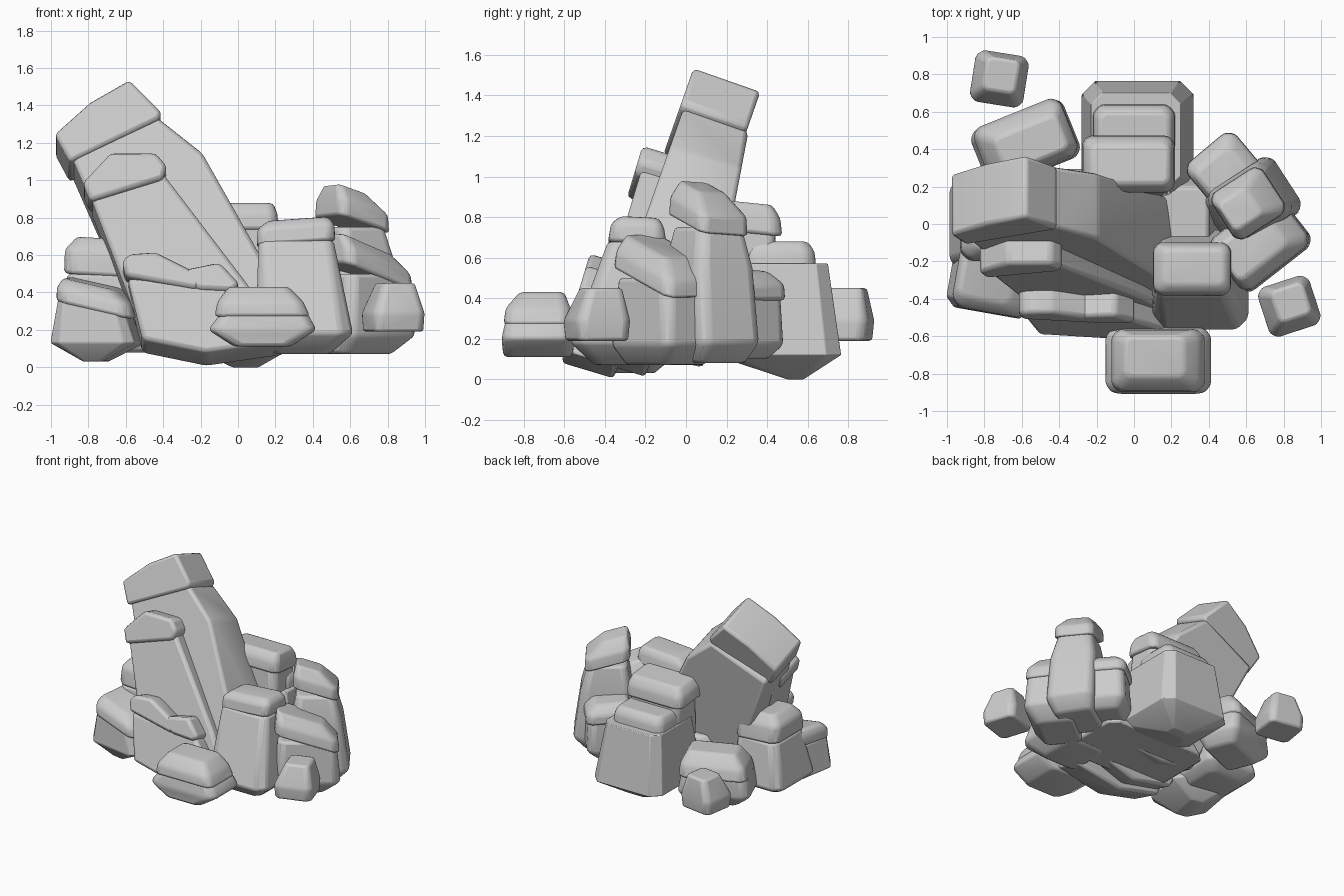
import bpy, bmesh, math
from mathutils import Vector, Matrix

cube = bpy.data.objects.get("Cube")
if cube:
    bpy.data.objects.remove(cube)

stone = bpy.data.materials.new("grey_stone")
stone.use_nodes = True
stone.diffuse_color = (0.6, 0.6, 0.6, 1)
shader = next(n for n in stone.node_tree.nodes if n.type == 'BSDF_PRINCIPLED')
shader.inputs["Base Color"].default_value = stone.diffuse_color
shader.inputs["Roughness"].default_value = 0.9


def hull(name, points, bevel):
    """Convex stone around the points, with softly worn edges."""
    bm = bmesh.new()
    for p in points:
        bm.verts.new(p)
    result = bmesh.ops.convex_hull(bm, input=bm.verts[:])
    loose = set(result["geom_interior"]) | set(result["geom_unused"])
    bmesh.ops.delete(bm, geom=[v for v in loose if isinstance(v, bmesh.types.BMVert)], context='VERTS')
    bmesh.ops.dissolve_limit(bm, angle_limit=math.radians(4), verts=bm.verts[:], edges=bm.edges[:])
    bmesh.ops.recalc_face_normals(bm, faces=bm.faces[:])
    mesh = bpy.data.meshes.new(name)
    bm.to_mesh(mesh)
    bm.free()
    mesh.materials.append(stone)
    obj = bpy.data.objects.new(name, mesh)
    bpy.context.collection.objects.link(obj)
    mod = obj.modifiers.new("worn_edges", 'BEVEL')
    mod.width = bevel
    mod.segments = 2
    mod.limit_method = 'ANGLE'
    mod.angle_limit = math.radians(18)
    bpy.ops.object.select_all(action='DESELECT')
    obj.select_set(True)
    bpy.context.view_layer.objects.active = obj
    bpy.ops.object.shade_smooth_by_angle(angle=math.radians(40))


def block(name, *rings, turn=0, tilt=(0, 0)):
    """Stone from stacked chamfered rectangles: x, y, z, width, depth."""
    spin = Matrix.Rotation(math.radians(turn), 3, 'Z')
    points = []
    for x, y, z, w, d in rings:
        chamfer = 0.12 * min(w, d)
        for sx in (-1, 1):
            for sy in (-1, 1):
                for cx, cy in ((chamfer, 0), (0, chamfer)):
                    p = spin @ Vector((sx * (w / 2 - cx), sy * (d / 2 - cy), 0))
                    rise = p.x * tilt[0] + p.y * tilt[1]
                    points.append((x + p.x, y + p.y, z + rise))
    hull(name, points, 0.02)


def slab(name, front, thick, lean, *outline, flare=0):
    """Slab leaning back from an x, z outline, square to its own face
    and thicker towards the foot by the flare."""
    top = max(z for x, z in outline)
    points = []
    for x, z in outline:
        y = front + lean * z
        points.append((x, y, z))
        points.append((x, y + thick * (1 + flare * (top - z)), z - lean * thick))
    hull(name, points, 0.024)


# Great leaning pillar
slab("pillar_body", -.48, .32, .35, (-.89, 1.13), (-.43, 1.34), (-.24, 1.17), (-.19, 1.15),
     (.1, .65), (.3, .28), (.25, .2), (-.2, .17), (-.48, .2), flare=.5)
slab("pillar_cap", -.5, .33, .35, (-.98, 1.25), (-.79, 1.42), (-.58, 1.54), (-.41, 1.37),
     (-.42, 1.33), (-.9, 1.1))

# Middle slab against the pillar
slab("middle_slab", -.53, .3, .3, (-.79, .92), (-.4, 1.04), (.05, .45), (.2, .2), (-.17, .1), (-.5, .16))
slab("middle_slab_cap", -.56, .24, .3, (-.83, .99), (-.68, 1.15), (-.44, 1.15), (-.38, 1.08),
     (-.4, 1.01), (-.79, .89))

# Low front slab with a stepped cap
slab("front_slab", -.64, .26, .3, (-.59, .48), (-.02, .43), (.25, .14), (-.17, .08), (-.51, .15))
slab("front_slab_cap_high", -.66, .2, .3, (-.62, .57), (-.58, .61), (-.44, .62), (-.18, .49),
     (-.22, .42), (-.45, .48), (-.6, .49))
slab("front_slab_cap_low", -.66, .2, .3, (-.32, .52), (-.1, .565), (.01, .45), (-.03, .41), (-.22, .42))

# Side stones on the model's right
block("side_low_body", (-.76, -.28, .03, .1, .24), (-.75, -.27, .13, .46, .42), (-.77, -.27, .36, .34, .38), turn=-10)
block("side_low_cap", (-.74, -.28, .31, .42, .4), (-.75, -.28, .39, .4, .38), (-.78, -.27, .45, .28, .28),
      turn=-10, tilt=(-.22, .08))
block("side_tall_body", (-.76, 0, .1, .3, .3), (-.76, 0, .16, .46, .5), (-.74, 0, .5, .34, .38))
block("side_tall_cap", (-.74, 0, .49, .38, .4), (-.74, 0, .62, .37, .37), (-.73, 0, .69, .26, .26), tilt=(-.06, 0))

# Rear stone on the model's right
block("rear_corner_body", (-.56, .42, .08, .36, .24), (-.58, .43, .17, .54, .34), (-.58, .43, .34, .48, .32), turn=22)
block("rear_corner_cap", (-.58, .44, .3, .51, .34), (-.57, .44, .39, .48, .31), (-.55, .43, .48, .36, .2), turn=22)

# Block beside the pillar at the front
block("front_block_body", (.34, -.28, .07, .3, .34), (.355, -.3, .18, .52, .54), (.31, -.25, .68, .4, .27))
block("front_block_cap", (.31, -.24, .66, .42, .29), (.31, -.24, .75, .41, .26), (.32, -.23, .79, .32, .19), tilt=(.07, -.05))

# Finger and shoulder stones on the model's left
block("finger_body", (.6, .1, .08, .34, .28), (.63, .11, .18, .46, .36), (.62, .11, .55, .37, .34),
      (.61, .11, .75, .28, .26), turn=33)
block("finger_cap", (.61, .11, .76, .33, .3), (.61, .11, .85, .32, .29), (.57, .08, .95, .18, .17),
      turn=33, tilt=(-.22, -.22))
block("shoulder_body", (.62, -.1, .07, .34, .28), (.68, -.11, .17, .48, .34), (.67, -.1, .5, .42, .32), turn=38)
block("shoulder_cap", (.67, -.1, .48, .47, .35), (.67, -.1, .57, .45, .33), (.63, -.12, .66, .34, .22),
      turn=38, tilt=(-.28, -.2))
block("rear_shoulder_body", (.48, .24, .1, .26, .26), (.5, .26, .17, .34, .36), (.5, .27, .42, .3, .32), turn=40)
block("rear_shoulder_cap", (.5, .27, .4, .34, .36), (.5, .27, .48, .33, .35), (.49, .25, .54, .24, .25),
      turn=40, tilt=(-.05, -.05))

# Stepped block at the back
block("back_block_body", (.04, .54, 0, .14, .08), (.02, .45, .12, .6, .63), (.01, .45, .57, .48, .5))
block("back_block_low_cap", (0, .46, .5, .45, .37), (0, .46, .63, .43, .35), (0, .46, .68, .38, .28))
block("back_block_core", (0, .3, .4, .44, .3), (-.02, .31, .76, .42, .26))
block("back_block_high_cap", (-.03, .32, .72, .5, .31), (-.03, .32, .81, .48, .29), (-.02, .32, .87, .42, .21), tilt=(0, -.1))

# Core that joins the stones underneath
block("core", (0, 0, .08, .9, .6), (.05, 0, .4, .7, .4))

# Separate front boulder
block("boulder_body", (.13, -.73, .11, .3, .34), (.13, -.73, .2, .58, .36), (.14, -.73, .29, .46, .32))
block("boulder_cap", (.13, -.73, .27, .51, .34), (.12, -.73, .35, .46, .32), (.11, -.71, .43, .32, .22))

# Loose pebbles, alike and turned apart
for name, x, y, turn in (("front_pebble", .83, -.44, 18), ("rear_pebble", -.72, .775, -9)):
    block(name, (x, y, .19, .28, .26), (x, y, .29, .29, .28), (x + .01, y + .02, .45, .18, .18), turn=turn)
